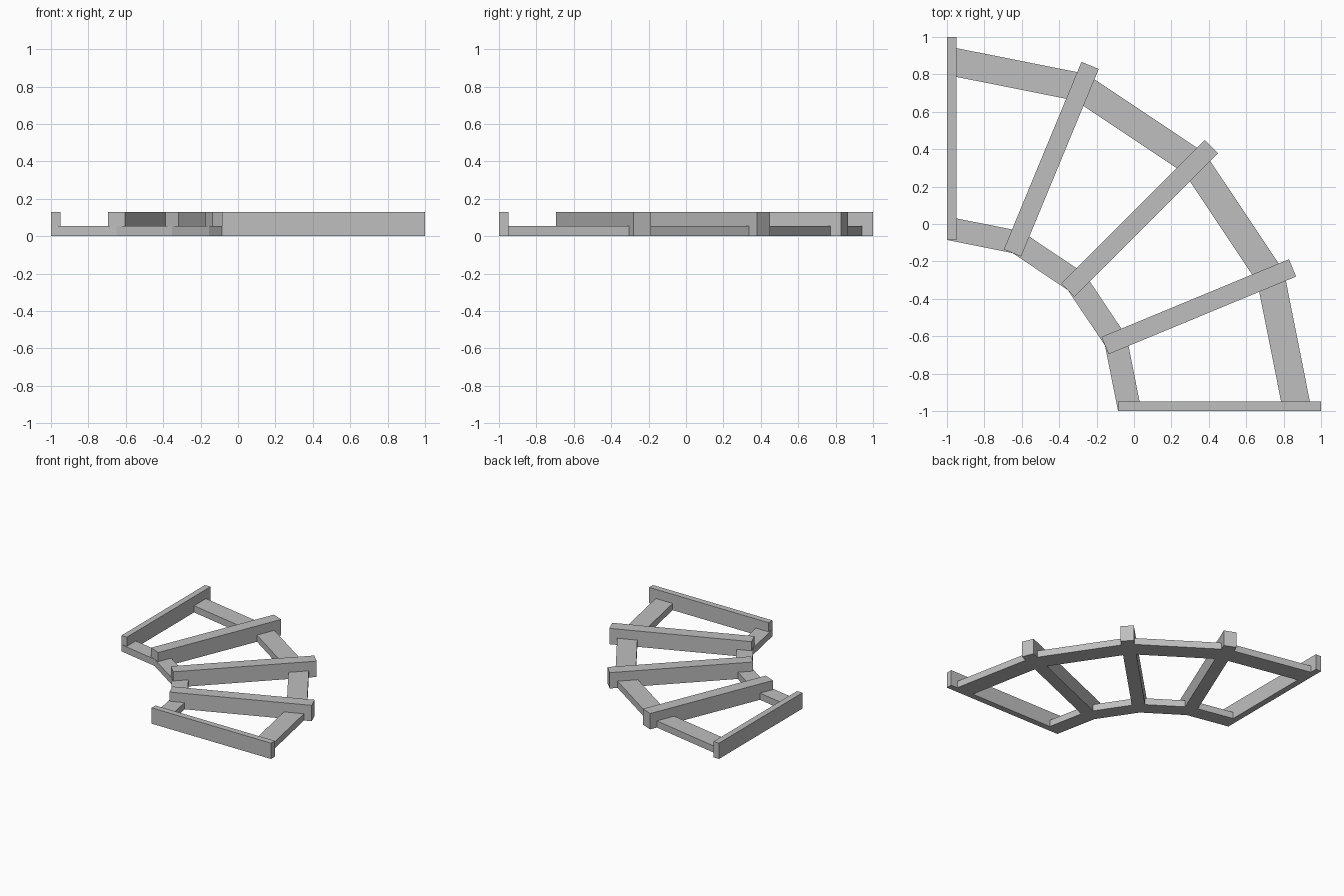
import bpy
import bmesh
from math import cos, sin, pi
from mathutils import Vector

if "Cube" in bpy.data.objects:
    bpy.data.objects.remove(bpy.data.objects["Cube"], do_unlink=True)

CORNER = Vector((-1, -1))      # centre of the quarter turn
BAYS = 4
STEP = pi / 2 / BAYS
INNER_R, OUTER_R = 0.915, 2.0
HALF = 0.05                    # half the thickness of a joist
JOIST_H, RAIL_H = 0.13, 0.055

timber = bpy.data.materials.new("light_grey")
timber.use_nodes = True
grey = (0.52, 0.52, 0.52, 1)
timber.diffuse_color = grey
timber.node_tree.nodes["Principled BSDF"].inputs["Base Color"].default_value = grey


def ray(angle):
    return Vector((cos(angle), sin(angle)))


def prism(name, outline, height):
    """Extrude a flat outline up from the ground."""
    bm = bmesh.new()
    face = bm.faces.new([bm.verts.new((p.x, p.y, 0)) for p in outline])
    top = bmesh.ops.extrude_face_region(bm, geom=[face])["geom"]
    for v in top:
        if isinstance(v, bmesh.types.BMVert):
            v.co.z = height
    bmesh.ops.recalc_face_normals(bm, faces=bm.faces)
    mesh = bpy.data.meshes.new(name)
    bm.to_mesh(mesh)
    bm.free()
    mesh.materials.append(timber)
    obj = bpy.data.objects.new(name, mesh)
    bpy.context.collection.objects.link(obj)


# Radial joists; the two end ones are half thickness
for i in range(BAYS + 1):
    along = ray(i * STEP)
    side = Vector((-along.y, along.x))
    low = 0 if i == 0 else -HALF
    high = 0 if i == BAYS else HALF
    outline = [CORNER + along * r + side * s
               for r, s in ((INNER_R, low), (OUTER_R, low),
                            (OUTER_R, high), (INNER_R, high))]
    prism(f"joist_{i + 1}", outline, JOIST_H)

# Mitred rail segments, given by their distances from the centre
for name, near, far in (("inner_rail", 0.897, 1.02), ("outer_rail", 1.762, 1.913)):
    for i in range(BAYS):
        a, b = ray(i * STEP), ray((i + 1) * STEP)
        stretch = 1 / cos(STEP / 2)
        outline = [CORNER + d * r * stretch
                   for d, r in ((a, near), (a, far), (b, far), (b, near))]
        prism(f"{name}_{i + 1}", outline, RAIL_H)
